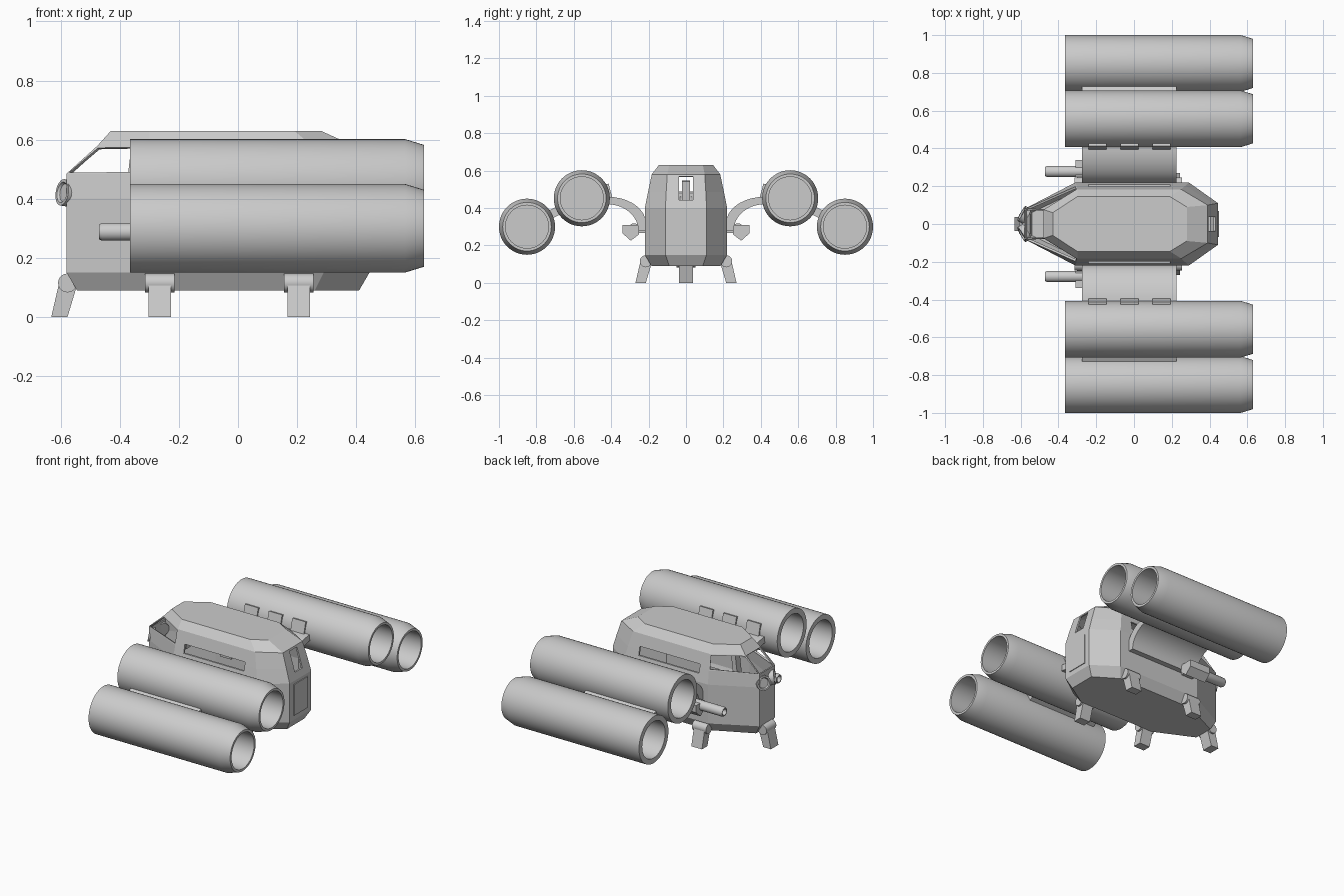
import bpy, bmesh, math
from mathutils import Matrix, Vector

if "Cube" in bpy.data.objects:
    bpy.data.objects.remove(bpy.data.objects["Cube"])


def finish(name, bm, smooth=False):
    bmesh.ops.recalc_face_normals(bm, faces=bm.faces)
    mesh = bpy.data.meshes.new(name)
    bm.to_mesh(mesh)
    bm.free()
    obj = bpy.data.objects.new(name, mesh)
    bpy.context.collection.objects.link(obj)
    if smooth:
        activate(obj)
        bpy.ops.object.shade_smooth_by_angle(angle=math.radians(30))
    return obj


def activate(obj):
    bpy.ops.object.select_all(action='DESELECT')
    obj.select_set(True)
    bpy.context.view_layer.objects.active = obj


def box(name, center, size, rot=None):
    bm = bmesh.new()
    m = Matrix.Translation(center) @ (rot or Matrix()) @ Matrix.Diagonal((*size, 1))
    bmesh.ops.create_cube(bm, size=1, matrix=m)
    return finish(name, bm)


def lathe(name, profile, center, rot=None, steps=32):
    """Spin an (x, radius) profile around the local x axis."""
    bm = bmesh.new()
    verts = [bm.verts.new((x, 0, r)) for x, r in profile]
    edges = [bm.edges.new(p) for p in zip(verts, verts[1:])]
    bmesh.ops.spin(bm, geom=verts + edges, cent=(0, 0, 0), axis=(1, 0, 0),
                   angle=math.tau, steps=steps)
    bmesh.ops.remove_doubles(bm, verts=bm.verts, dist=1e-4)
    bm.transform(Matrix.Translation(center) @ (rot or Matrix()))
    return finish(name, bm, True)


def rod(name, center, length, radius, rot=None, steps=20):
    h = length / 2
    return lathe(name, [(-h, 0), (-h, radius), (h, radius), (h, 0)], center, rot, steps)


def extrude(name, outline, axis, start, end):
    """Extrude an outline along the given axis ('x' or 'y')."""
    bm = bmesh.new()
    place = (lambda p, t: (t, *p)) if axis == 'x' else (lambda p, t: (p[0], t, p[1]))
    a, b = ([bm.verts.new(place(p, t)) for p in outline] for t in (start, end))
    bm.faces.new(a)
    bm.faces.new(b)
    for i in range(len(a)):
        j = (i + 1) % len(a)
        bm.faces.new((a[i], a[j], b[j], b[i]))
    return finish(name, bm)


# Hull: stacked eight-sided rings; each is z, then (x, half width) from nose to rear
rings = [
    (0.09, (-0.545, 0.065), (-0.295, 0.185), (0.26, 0.185), (0.41, 0.09)),
    (0.15, (-0.58, 0.08), (-0.31, 0.22), (0.29, 0.22), (0.445, 0.11)),
    (0.40, (-0.58, 0.08), (-0.31, 0.22), (0.29, 0.22), (0.445, 0.11)),
    (0.485, (-0.58, 0.08), (-0.305, 0.203), (0.272, 0.203), (0.42, 0.106)),
    (0.58, (-0.475, 0.075), (-0.30, 0.183), (0.25, 0.183), (0.39, 0.10)),
    (0.63, (-0.43, 0.06), (-0.30, 0.145), (0.19, 0.145), (0.28, 0.09)),
]
bm = bmesh.new()
loops = [[bm.verts.new((x, y, z)) for x, y in pts] +
         [bm.verts.new((x, -y, z)) for x, y in reversed(pts)] for z, *pts in rings]
bm.faces.new(loops[0])
bm.faces.new(loops[-1])
windows = []
for level, (lo, hi) in enumerate(zip(loops, loops[1:])):
    for i in range(8):
        j = (i + 1) % 8
        f = bm.faces.new((lo[i], lo[j], hi[j], hi[i]))
        if level == 3 and i in (0, 6, 7):
            windows.append(f)
bmesh.ops.recalc_face_normals(bm, faces=bm.faces)
bmesh.ops.inset_individual(bm, faces=windows, thickness=0.009)
bmesh.ops.delete(bm, geom=windows, context='FACES')
hull = finish("hull", bm)
shell = hull.modifiers.new("shell", 'SOLIDIFY')
shell.thickness = 0.012
shell.offset = -1

# Side slots and rear window opening
cutters = [box("side_slot_cutter", (-0.025, 0, 0.478), (0.43, 0.6, 0.055)),
           box("rear_window_cutter", (0.42, 0, 0.505), (0.2, 0.075, 0.125))]
for c in cutters:
    c.hide_render = True
    cut = hull.modifiers.new("cut", 'BOOLEAN')
    cut.operation = 'DIFFERENCE'
    cut.object = c
activate(hull)
for m in list(hull.modifiers):
    bpy.ops.object.modifier_apply(modifier=m.name)
for c in cutters:
    bpy.data.objects.remove(c)

box("rear_door", (0.445, 0, 0.28), (0.01, 0.14, 0.2))
box("pilot_seat", (-0.36, 0, 0.46), (0.03, 0.045, 0.17), Matrix.Rotation(0.12, 4, 'Y'))

# Landing legs: a hinge barrel with a splayed foot, turned to face outward
foot = [(-0.025, 0.13), (0.03, 0.10), (0.0, 0), (-0.055, 0)]


def leg(name, x, y, turn):
    place = Matrix.Translation((x, y, 0)) @ Matrix.Rotation(turn, 4, 'Z')
    f = extrude(name + "_foot", foot, 'y', -0.038, 0.038)
    f.data.transform(place)
    h = rod(name + "_hinge", (0, 0, 0.115), 0.10, 0.032, Matrix.Rotation(math.pi / 2, 4, 'Z'))
    h.data.transform(place)


leg("nose_leg", -0.577, 0, 0)

# Everything that is paired on both sides
for s, side in ((1, "left"), (-1, "right")):
    for x, where in ((-0.265, "front"), (0.205, "rear")):
        leg(f"{side}_{where}_leg", x, s * 0.215, -s * math.pi / 2)

    # Open thruster tubes with an inner bulkhead
    tube = [(0.08, 0), (0.08, 0.117), (-0.365, 0.117), (-0.365, 0.15), (0.565, 0.15),
            (0.63, 0.13), (0.63, 0.115), (0.18, 0.115), (0.18, 0)]
    inner, outer = Vector((0, s * 0.557, 0.452)), Vector((0, s * 0.85, 0.30))
    lathe(f"{side}_inner_thruster", tube, inner, steps=48)
    lathe(f"{side}_outer_thruster", tube, outer, steps=48)
    d = outer - inner
    box(f"{side}_thruster_link", (inner + outer) / 2 + Vector((-0.025, 0, 0)),
        (0.5, 0.09, 0.045), Matrix.Rotation(math.atan2(d.z, d.y), 4, 'X'))

    # Curved wing arm
    arc = [math.radians(a) for a in range(0, 91, 10)]
    top = [(s * (0.42 - 0.205 * math.sin(a)), 0.32 + 0.14 * math.cos(a)) for a in arc]
    low = [(s * (0.42 - 0.165 * math.sin(a)), 0.28 + 0.14 * math.cos(a)) for a in arc]
    low.append((s * 0.20, 0.28))
    arm = extrude(f"{side}_wing_arm", top + low[::-1], 'x', -0.275, 0.225)
    activate(arm)
    bpy.ops.object.shade_smooth_by_angle(angle=math.radians(30))
    for i, x in enumerate((-0.193, -0.023, 0.145)):
        box(f"{side}_arm_clamp_{i + 1}", (x, s * 0.414, 0.492), (0.095, 0.02, 0.075),
            Matrix.Rotation(-s * 0.25, 4, 'X'))

    # Side gun
    y = s * 0.278
    lathe(f"{side}_gun_barrel", [(-0.40, 0), (-0.40, 0.02), (-0.47, 0.02), (-0.47, 0.025),
                                 (-0.46, 0.03), (-0.25, 0.03), (-0.25, 0)],
          (0, y, 0.288), steps=20)
    housing = [(0.25, 0.31), (0.34, 0.31), (0.34, 0.265), (0.295, 0.225), (0.25, 0.26)]
    extrude(f"{side}_gun_housing", [(s * a, b) for a, b in housing], 'x', -0.31, -0.16)
    box(f"{side}_gun_mount", (-0.23, s * 0.23, 0.285), (0.08, 0.06, 0.035))

    # Nose lamp
    aim = Matrix.Rotation(-s * 0.5, 4, 'Z') @ Matrix.Rotation(0.15, 4, 'Y')
    lathe(f"{side}_nose_lamp", [(0.02, 0), (0.02, 0.045), (-0.012, 0.045), (-0.012, 0.035),
                                (-0.004, 0.03), (-0.004, 0)],
          (-0.585, s * 0.05, 0.42), aim, 24)
